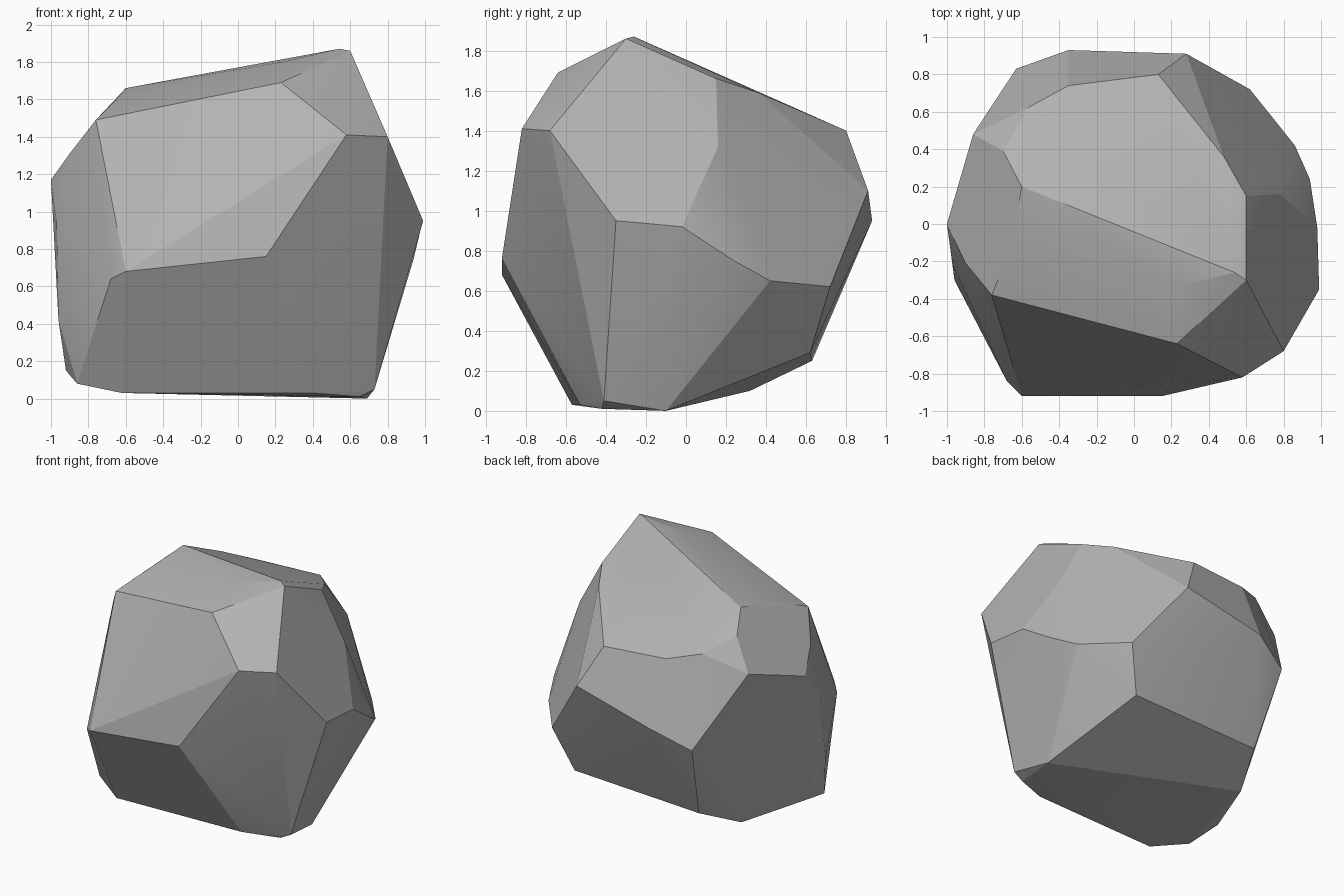
import bpy, bmesh, math

default_cube = bpy.data.objects.get("Cube")
if default_cube:
    bpy.data.objects.remove(default_cube, do_unlink=True)

# One plain stone colour
stone = bpy.data.materials.new("stone_grey")
stone.use_nodes = True
colour = (0.45, 0.45, 0.45, 1.0)
stone.diffuse_color = colour
stone.node_tree.nodes["Principled BSDF"].inputs["Base Color"].default_value = colour

# Corner points of the boulder's broad facets, ring by ring
crown = [(.54, -.26, 1.87), (.6, -.3, 1.86), (.24, -.33, 1.8), (-.6, .2, 1.66),
         (-.65, -.1, 1.6), (-.7, .39, 1.54), (.6, .15, 1.66), (.48, .36, 1.59)]
shoulder = [(.23, -.64, 1.69), (-.22, -.51, 1.54), (-.76, -.38, 1.49),
            (.58, -.82, 1.41), (.8, -.68, 1.4), (.78, .16, 1.32),
            (.13, .8, 1.4), (-.35, .74, 1.41), (-.57, .62, 1.46),
            (-.86, .48, 1.33), (-.9, -.21, 1.31)]
waist = [(.99, -.35, .95), (.98, -.02, .92), (.94, .24, .75), (.86, .42, .65),
         (.62, .72, .62), (.28, .91, 1.1), (-.35, .93, .95),
         (-.63, .83, .82), (-1, 0, 1.17), (-.97, -.22, .95)]
belly = [(.15, -.92, .76), (-.2, -.9, .74), (-.6, -.92, .68), (-.68, -.84, .64),
         (.42, -.77, .79), (-.96, -.3, .42)]
base = [(.73, -.41, .05), (.65, -.42, .01), (.4, -.53, .03), (-.62, -.57, .03),
        (-.86, -.43, .08), (-.92, -.2, .15), (-.69, .32, .1), (-.55, .63, .25),
        (.5, .62, .29), (.61, .22, .12), (.69, -.1, 0)]


def facet_rock(name, rings, material):
    """Wrap a convex shell around the rings and merge nearly flat facets."""
    bm = bmesh.new()
    for ring in rings:
        for point in ring:
            bm.verts.new(point)
    bmesh.ops.convex_hull(bm, input=bm.verts[:])
    spare = [v for v in bm.verts if not v.link_faces]
    bmesh.ops.delete(bm, geom=spare, context='VERTS')
    bmesh.ops.dissolve_limit(bm, angle_limit=math.radians(5),
                             verts=bm.verts[:], edges=bm.edges[:])
    bmesh.ops.recalc_face_normals(bm, faces=bm.faces[:])
    mesh = bpy.data.meshes.new(name)
    bm.to_mesh(mesh)
    bm.free()
    mesh.materials.append(material)
    rock = bpy.data.objects.new(name, mesh)
    bpy.context.collection.objects.link(rock)
    return rock


boulder = facet_rock("boulder", (crown, shoulder, waist, belly, base), stone)

# Blend only the shallow creases so the main facets stay crisp
bpy.ops.object.select_all(action='DESELECT')
boulder.select_set(True)
bpy.context.view_layer.objects.active = boulder
bpy.ops.object.shade_smooth_by_angle(angle=math.radians(14))
